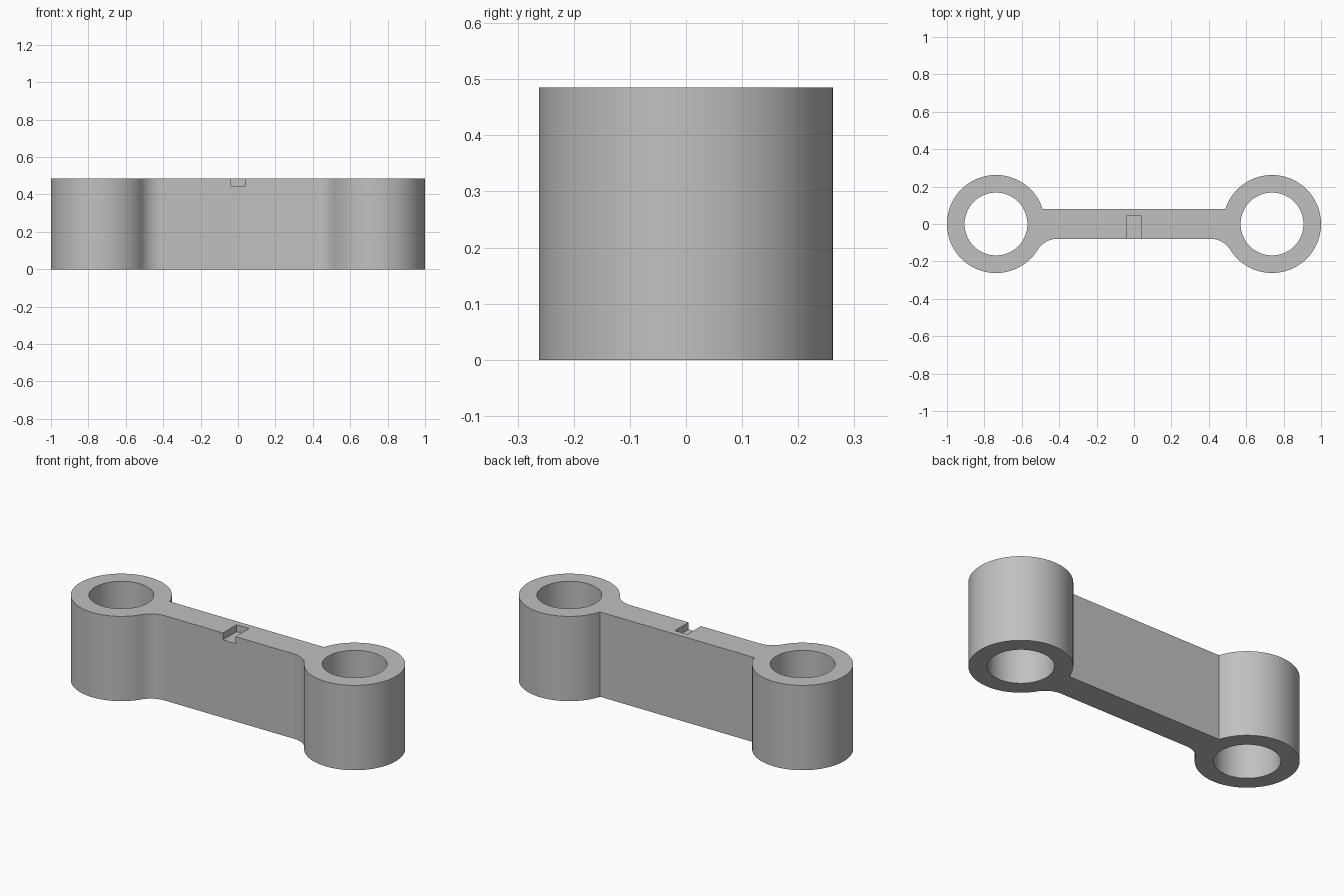
import bpy
import bmesh
from math import cos, sin, pi, asin, atan2, sqrt, radians

HEIGHT = 0.485
RING_X, RING_R, HOLE_R = 0.738, 0.262, 0.168
WEB = 0.079          # half thickness of the web
FILLET = 0.125       # fillets on the front side only

cube = bpy.data.objects.get("Cube")
if cube:
    bpy.data.objects.remove(cube, do_unlink=True)

grey = bpy.data.materials.new("grey metal")
grey.use_nodes = True
colour = (0.53, 0.53, 0.53, 1)
grey.diffuse_color = colour
grey.node_tree.nodes["Principled BSDF"].inputs["Base Color"].default_value = colour


def arc(cx, cy, r, start, end, steps):
    return [(cx + r * cos(start + (end - start) * i / steps),
             cy + r * sin(start + (end - start) * i / steps)) for i in range(steps + 1)]


def prism(name, outline, z0, z1):
    """Extrude a closed outline straight up."""
    bm = bmesh.new()
    face = bm.faces.new([bm.verts.new((x, y, z0)) for x, y in outline])
    up = bmesh.ops.extrude_face_region(bm, geom=[face])["geom"]
    bmesh.ops.translate(bm, vec=(0, 0, z1 - z0),
                        verts=[v for v in up if isinstance(v, bmesh.types.BMVert)])
    bmesh.ops.recalc_face_normals(bm, faces=bm.faces)
    mesh = bpy.data.meshes.new(name)
    bm.to_mesh(mesh)
    bm.free()
    mesh.materials.append(grey)
    obj = bpy.data.objects.new(name, mesh)
    bpy.context.collection.objects.link(obj)
    return obj


# Right half of the outline: front fillet, then round the ring to the back corner
drop = WEB + FILLET
dx = sqrt((RING_R + FILLET) ** 2 - drop ** 2)
tangent = atan2(drop, dx)
fillet = arc(RING_X - dx, -drop, FILLET, pi / 2, tangent, 12)
ring = arc(RING_X, 0, RING_R, tangent - pi, pi - asin(WEB / RING_R), 96)
half = fillet + ring[1:]
link = prism("link_body", half + [(-x, y) for x, y in reversed(half)], 0, HEIGHT)

# Cutters: the two bores and the square notch open to the front
cutters = [prism("bore_cutter", arc(side * RING_X, 0, HOLE_R, 0, 2 * pi, 96)[:-1],
                 -0.1, HEIGHT + 0.1) for side in (-1, 1)]
cutters.append(prism("notch_cutter",
                     [(-0.04, -0.15), (0.04, -0.15), (0.04, 0.044), (-0.04, 0.044)],
                     HEIGHT - 0.04, HEIGHT + 0.1))

bpy.ops.object.select_all(action="DESELECT")
link.select_set(True)
bpy.context.view_layer.objects.active = link
for cutter in cutters:
    cutter.hide_render = True
    mod = link.modifiers.new("cut", "BOOLEAN")
    mod.operation, mod.solver, mod.object = "DIFFERENCE", "EXACT", cutter
    bpy.ops.object.modifier_apply(modifier=mod.name)
for cutter in cutters:
    bpy.data.objects.remove(cutter, do_unlink=True)

bpy.ops.object.shade_smooth_by_angle(angle=radians(30))
